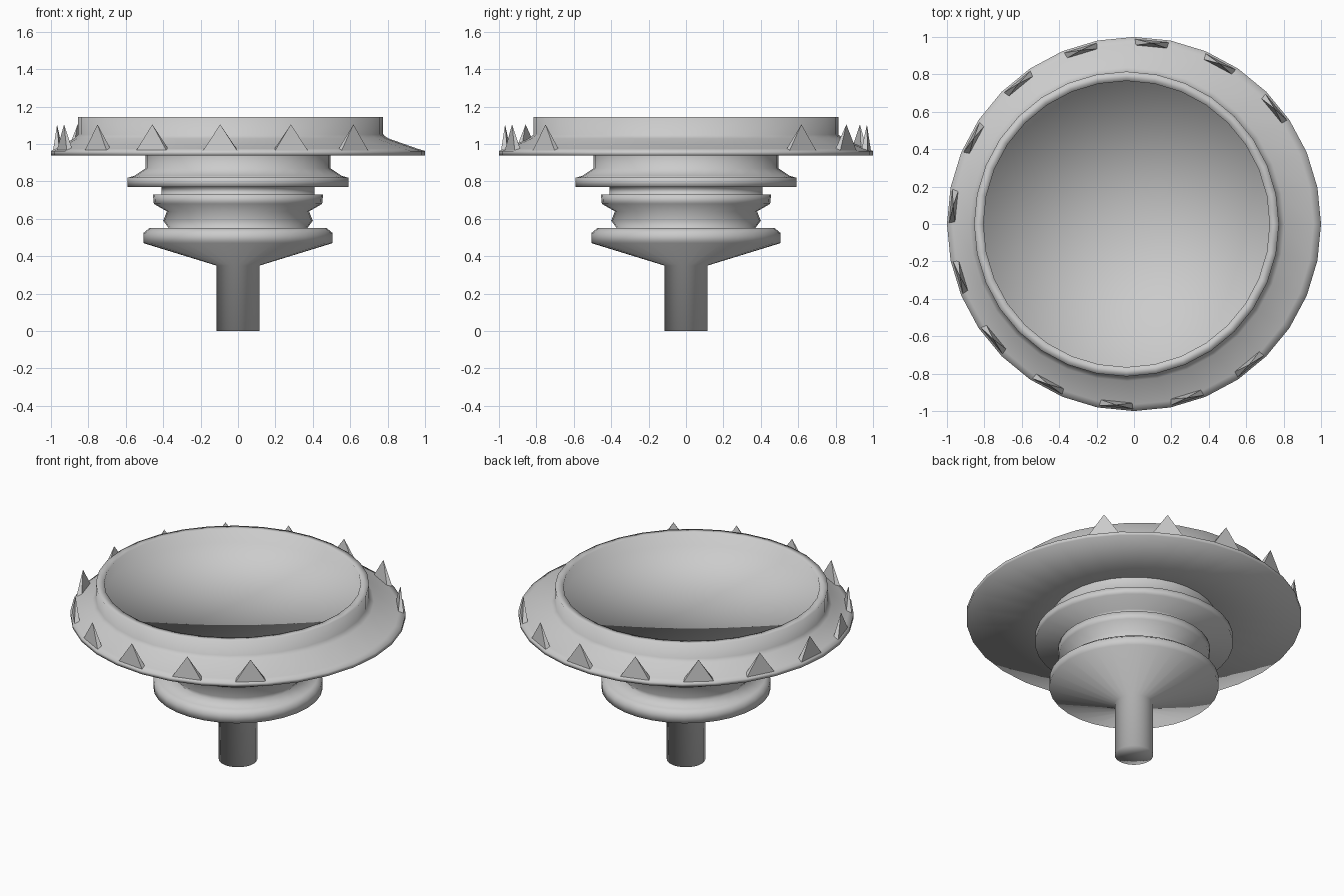
import bpy, bmesh
from math import cos, sin, pi, radians

if "Cube" in bpy.data.objects:
    bpy.data.objects.remove(bpy.data.objects["Cube"])

SEG = 32


def lathe(name, rings):
    """Rings of (radius, z, centre x), bottom to top; radius 0 closes with a fan."""
    bm = bmesh.new()
    loops = []
    for r, z, cx in rings:
        if r == 0:
            loops.append([bm.verts.new((cx, 0, z))])
        else:
            loops.append([bm.verts.new((cx + r * cos(2 * pi * i / SEG),
                                        r * sin(2 * pi * i / SEG), z)) for i in range(SEG)])
    for a, b in zip(loops, loops[1:]):
        for i in range(SEG):
            j = (i + 1) % SEG
            if len(a) == 1:
                bm.faces.new((a[0], b[j], b[i]))
            elif len(b) == 1:
                bm.faces.new((a[i], a[j], b[0]))
            else:
                bm.faces.new((a[i], a[j], b[j], b[i]))
    for f in bm.faces:
        f.smooth = True
    return finish(name, bm)


def finish(name, bm):
    bm.normal_update()
    me = bpy.data.meshes.new(name)
    bm.to_mesh(me)
    bm.free()
    ob = bpy.data.objects.new(name, me)
    bpy.context.collection.objects.link(ob)
    return ob


# Stem with its stacked turned collars
pedestal = [(0, 0), (0.115, 0), (0.115, 0.35), (0.505, 0.47), (0.505, 0.525), (0.475, 0.55),
            (0.37, 0.55), (0.40, 0.59), (0.38, 0.64), (0.45, 0.68), (0.455, 0.73),
            (0.41, 0.73), (0.41, 0.77), (0.59, 0.77), (0.59, 0.82), (0.555, 0.83),
            (0.495, 0.87), (0.495, 0.94)]
lathe("pedestal", [(r, z, 0) for r, z in pedestal])

# Wide flange carrying an off-centre raised rim with a shallow floor
lathe("dish", [(0.495, 0.94, 0), (1.0, 0.94, 0), (1.0, 0.963, 0), (0.965, 0.975, -0.005),
               (0.84, 1.03, -0.036), (0.815, 1.05, -0.04), (0.815, 1.145, -0.04),
               (0.765, 1.145, -0.04), (0.765, 1.06, -0.04), (0, 1.06, -0.04)])

# Thin pyramid spikes around the flange, with a gap on the right
bm = bmesh.new()
for k in range(13):
    a = radians(39.4 + 22.5 * k)

    def point(radial, along, z):
        return bm.verts.new((radial * cos(a) - along * sin(a),
                             radial * sin(a) + along * cos(a), z))
    base = [point(r, t, 0.96) for r, t in
            ((0.95, -0.095), (0.985, -0.095), (0.985, 0.095), (0.95, 0.095))]
    tip = point(0.972, 0, 1.105)
    bm.faces.new(base[::-1])
    for i in range(4):
        bm.faces.new((base[i], base[(i + 1) % 4], tip))
bmesh.ops.recalc_face_normals(bm, faces=bm.faces)
finish("rim_spikes", bm)
